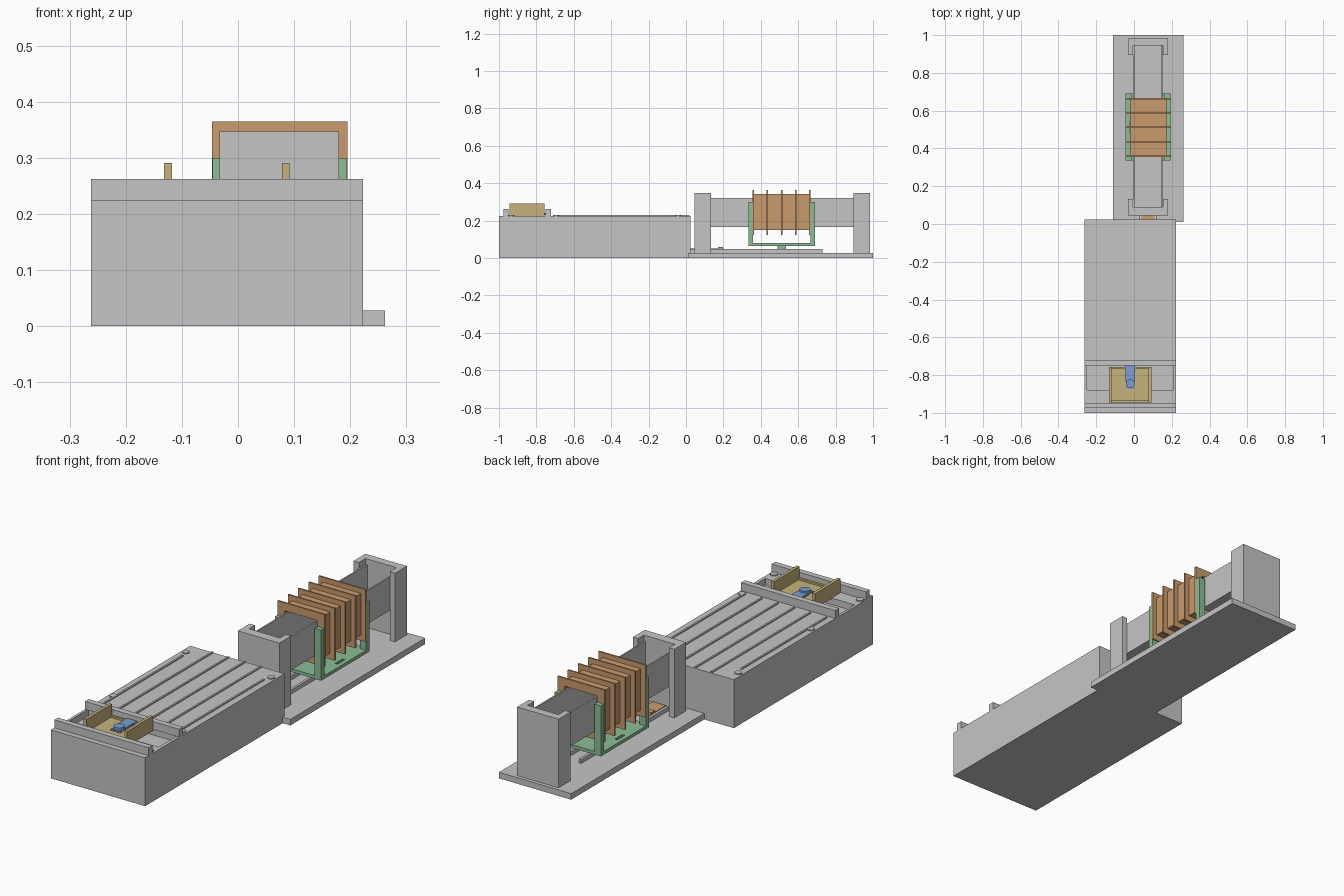
import bpy, bmesh, math

if "Cube" in bpy.data.objects:
    bpy.data.objects.remove(bpy.data.objects["Cube"])


def material(name, rgb):
    m = bpy.data.materials.new(name)
    m.diffuse_color = (*rgb, 1.0)
    m.use_nodes = True
    m.node_tree.nodes["Principled BSDF"].inputs["Base Color"].default_value = m.diffuse_color
    return m


GREY = material("light grey", (0.56, 0.56, 0.56))
ORANGE = material("copper orange", (0.59, 0.33, 0.155))
TAN = material("tan", (0.57, 0.45, 0.20))
GREEN = material("green", (0.26, 0.51, 0.31))
BLUE = material("blue", (0.20, 0.34, 0.64))


def finish(name, bm, mat):
    bmesh.ops.recalc_face_normals(bm, faces=bm.faces)
    me = bpy.data.meshes.new(name)
    bm.to_mesh(me)
    bm.free()
    ob = bpy.data.objects.new(name, me)
    bpy.context.collection.objects.link(ob)
    if mat:
        me.materials.append(mat)
    return ob


def box(name, x, y, z, mat):
    bm = bmesh.new()
    bmesh.ops.create_cube(bm, size=1)
    for v in bm.verts:
        v.co = [r[0] if c < 0 else r[1] for c, r in zip(v.co, (x, y, z))]
    return finish(name, bm, mat)


def prism(name, pts, a, b, axis, mat):
    """Extrude an outline along y (points are x, z) or z (points are x, y)."""
    bm = bmesh.new()
    put = (lambda p, t: (p[0], t, p[1])) if axis == "y" else (lambda p, t: (p[0], p[1], t))
    face = bm.faces.new([bm.verts.new(put(p, a)) for p in pts])
    res = bmesh.ops.extrude_face_region(bm, geom=[face])
    move = (0, b - a, 0) if axis == "y" else (0, 0, b - a)
    bmesh.ops.translate(bm, vec=move,
                        verts=[g for g in res["geom"] if isinstance(g, bmesh.types.BMVert)])
    return finish(name, bm, mat)


def ring(name, outer, inner, y0, y1, mat):
    """Rectangular tube along y; outer and inner are (x0, x1, z0, z1)."""
    bm = bmesh.new()
    loops = []
    for (x0, x1, z0, z1), y in ((outer, y0), (outer, y1), (inner, y1), (inner, y0)):
        loops.append([bm.verts.new((x, y, z)) for x, z in
                      ((x0, z0), (x1, z0), (x1, z1), (x0, z1))])
    for k in range(4):
        a, b = loops[k], loops[(k + 1) % 4]
        for i in range(4):
            j = (i + 1) % 4
            bm.faces.new((a[i], a[j], b[j], b[i]))
    return finish(name, bm, mat)


def disc(name, x, y, z0, z1, r, mat):
    pts = [(x + r * math.cos(i * math.tau / 24), y + r * math.sin(i * math.tau / 24))
           for i in range(24)]
    return prism(name, pts, z0, z1, "z", mat)


def cut(ob, cutter):
    m = ob.modifiers.new("cut", "BOOLEAN")
    m.operation = "DIFFERENCE"
    m.solver = "EXACT"
    m.object = cutter
    cutter.hide_render = True
    cutter.hide_viewport = True


# Main housing with a shallow pocket at the front
housing = box("housing", (-0.262, 0.223), (-1.0, 0.023), (0, 0.225), GREY)
cut(housing, box("pocket_cutter", (-0.25, 0.208), (-0.88, -0.742), (0.195, 0.3), None))
box("front_ridge", (-0.262, 0.223), (-0.975, -0.948), (0.225, 0.262), GREY)
box("rear_ridge", (-0.262, 0.223), (-0.75, -0.722), (0.225, 0.262), GREY)

# Raised ribs on the housing lid
for i in range(6):
    x = -0.228 + i * 0.0832
    ends = (-0.705, -0.08) if i in (0, 5) else (-0.705, 0.02)
    box(f"lid_rib_{i}", (x - 0.004, x + 0.004), ends, (0.225, 0.231), GREY)

# Screw heads
for i, (x, y) in enumerate(((-0.24, -0.042), (0.2, -0.042), (-0.24, -0.575),
                            (0.2, -0.695), (-0.24, -0.932), (0.2, -0.932))):
    disc(f"screw_{i}", x, y, 0.225, 0.23, 0.016, GREY)

# Tan slide carriage with two upright walls and a low rim
box("carriage_floor", (-0.132, 0.092), (-0.945, -0.757), (0.222, 0.232), TAN)
for side, x0 in (("left", -0.132), ("right", 0.078)):
    box(f"carriage_wall_{side}", (x0, x0 + 0.014), (-0.945, -0.757), (0.225, 0.291), TAN)
for end, y0 in (("front", -0.945), ("rear", -0.767)):
    box(f"carriage_rim_{end}", (-0.118, 0.078), (y0, y0 + 0.01), (0.232, 0.24), TAN)

# Blue latch
box("latch_arm", (-0.045, 0.005), (-0.835, -0.745), (0.23, 0.242), BLUE)
disc("latch_pin", -0.02, -0.845, 0.23, 0.25, 0.023, BLUE)
box("latch_tip", (-0.045, 0.005), (-0.872, -0.86), (0.23, 0.238), BLUE)

# Rear base plate with guide rails and orange slider
box("base_plate", (-0.11, 0.262), (0.01, 1.0), (0, 0.028), GREY)
for side, x0 in (("left", 0.028), ("right", 0.108)):
    box(f"guide_rail_{side}", (x0, x0 + 0.012), (0.023, 0.73), (0.028, 0.047), GREY)
box("slider", (0.04, 0.108), (0.023, 0.2), (0.028, 0.05), ORANGE)
box("slider_stop", (0.04, 0.108), (0.17, 0.198), (0.05, 0.058), ORANGE)

# U-shaped end brackets, opening towards each other
for name, back, wall, mouth in (("front_bracket", 0.046, 0.09, 0.133),
                                ("rear_bracket", 0.983, 0.945, 0.896)):
    prism(name, [(-0.033, back), (0.18, back), (0.18, mouth), (0.153, mouth),
                 (0.153, wall), (-0.006, wall), (-0.006, mouth), (-0.033, mouth)],
          0.028, 0.347, "z", GREY)

# Open-topped channel between the brackets
prism("channel", [(-0.004, 0.165), (0.151, 0.165), (0.151, 0.32), (0.144, 0.32),
                  (0.144, 0.172), (0.003, 0.172), (0.003, 0.32), (-0.004, 0.32)],
      0.09, 0.945, "y", GREY)

# Orange coil former with five flanges
bore = (-0.01, 0.158, 0.16, 0.328)
ring("coil_tube", (-0.022, 0.172, 0.15, 0.342), bore, 0.36, 0.662, ORANGE)
for i in range(5):
    y = 0.36 + i * 0.0755
    ring(f"coil_flange_{i}", (-0.046, 0.195, 0.122, 0.365), bore, y - 0.004, y + 0.004, ORANGE)

# Green cradle: slotted floor, four corner posts and a foot
floor = box("cradle_floor", (-0.045, 0.193), (0.335, 0.69), (0.065, 0.08), GREEN)
for i, x in enumerate((-0.025, 0.16)):
    cut(floor, box(f"slot_cutter_{i}", (x, x + 0.013), (0.485, 0.54), (0.05, 0.1), None))
for sx, x0 in (("left", -0.045), ("right", 0.16)):
    for sy, y0 in (("front", 0.335), ("rear", 0.666)):
        box(f"cradle_post_{sx}_{sy}", (x0, x0 + 0.033), (y0, y0 + 0.024), (0.08, 0.3), GREEN)
box("cradle_foot", (0.045, 0.103), (0.49, 0.535), (0.028, 0.065), GREEN)
